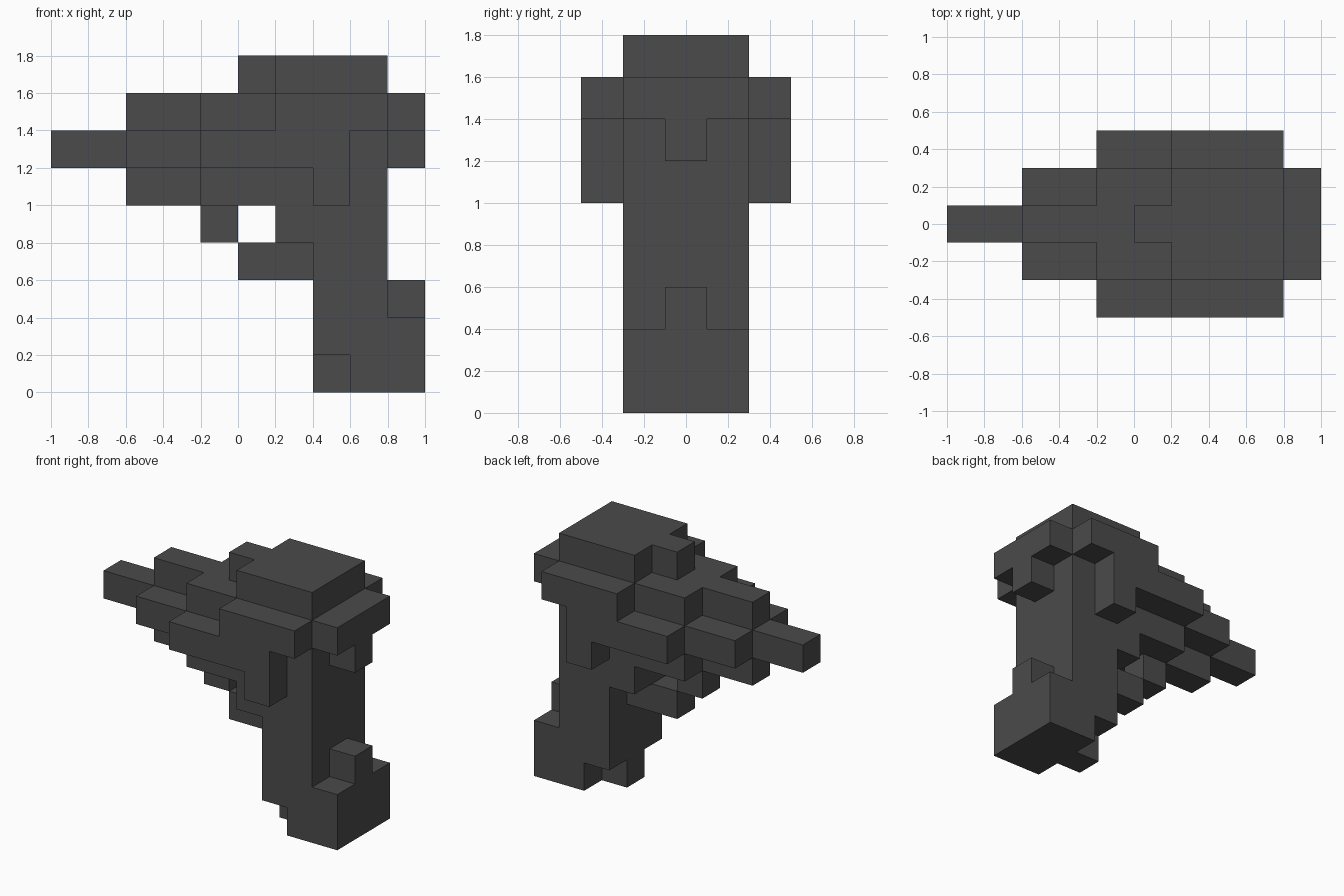
import bpy
import bmesh

cube = bpy.data.objects.get("Cube")
if cube:
    bpy.data.objects.remove(cube, do_unlink=True)

# One dark grey material
grey = bpy.data.materials.new("dark grey")
grey.use_nodes = True
COLOUR = (0.07, 0.07, 0.07, 1.0)
grey.diffuse_color = COLOUR
grey.node_tree.nodes["Principled BSDF"].inputs["Base Color"].default_value = COLOUR

U = 0.2  # size of one block


def extrude_profile(name, profile, y0, y1):
    """Extrude a side profile, given in block units (x, z), from y0 to y1."""
    bm = bmesh.new()
    face = bm.faces.new([bm.verts.new((x * U, y0, z * U)) for x, z in profile])
    grown = bmesh.ops.extrude_face_region(bm, geom=[face], use_keep_orig=True)
    moved = [g for g in grown["geom"] if isinstance(g, bmesh.types.BMVert)]
    bmesh.ops.translate(bm, verts=moved, vec=(0, y1 - y0, 0))
    bmesh.ops.recalc_face_normals(bm, faces=bm.faces[:])
    mesh = bpy.data.meshes.new(name)
    bm.to_mesh(mesh)
    bm.free()
    mesh.materials.append(grey)
    obj = bpy.data.objects.new(name, mesh)
    bpy.context.collection.objects.link(obj)
    return obj


def centre_block(name, x0, x1, z0, z1):
    """One-block-wide box on the centre line."""
    extrude_profile(name, [(x0, z0), (x1, z0), (x1, z1), (x0, z1)], -0.1, 0.1)


# Main body: grip, frame and stepped top
body = [(3, 0), (5, 0), (5, 2), (4, 2), (4, 7), (5, 7), (5, 8), (4, 8),
        (4, 9), (1, 9), (1, 8), (-1, 8), (-1, 7), (-3, 7), (-3, 6), (-1, 6),
        (-1, 5), (1, 5), (1, 4), (2, 4), (2, 1), (3, 1)]
extrude_profile("body", body, -0.3, 0.3)

# Stepped side panels
panel = [(2, 5), (3, 5), (3, 7), (4, 7), (4, 8), (1, 8), (1, 7),
         (-1, 7), (-1, 6), (2, 6)]
extrude_profile("left_side_panel", panel, 0.3, 0.5)
extrude_profile("right_side_panel", panel, -0.5, -0.3)

# Narrow details along the centre line: x0, x1, z0, z1 in blocks
for part in [
    ("barrel_tip", -5, -3, 6, 7),
    ("barrel_top_ridge", -3, -1, 7, 8),
    ("barrel_under_ridge", -3, -1, 5, 6),
    ("top_sight", 0, 1, 8, 9),
    ("rear_knob", 4, 5, 6, 7),
    ("trigger_guard_front", -1, 0, 4, 5),
    ("trigger_guard_bottom", 0, 2, 3, 4),
    ("grip_rear_spur", 4, 5, 2, 3),
    ("grip_toe", 2, 3, 0, 1),
]:
    centre_block(*part)
